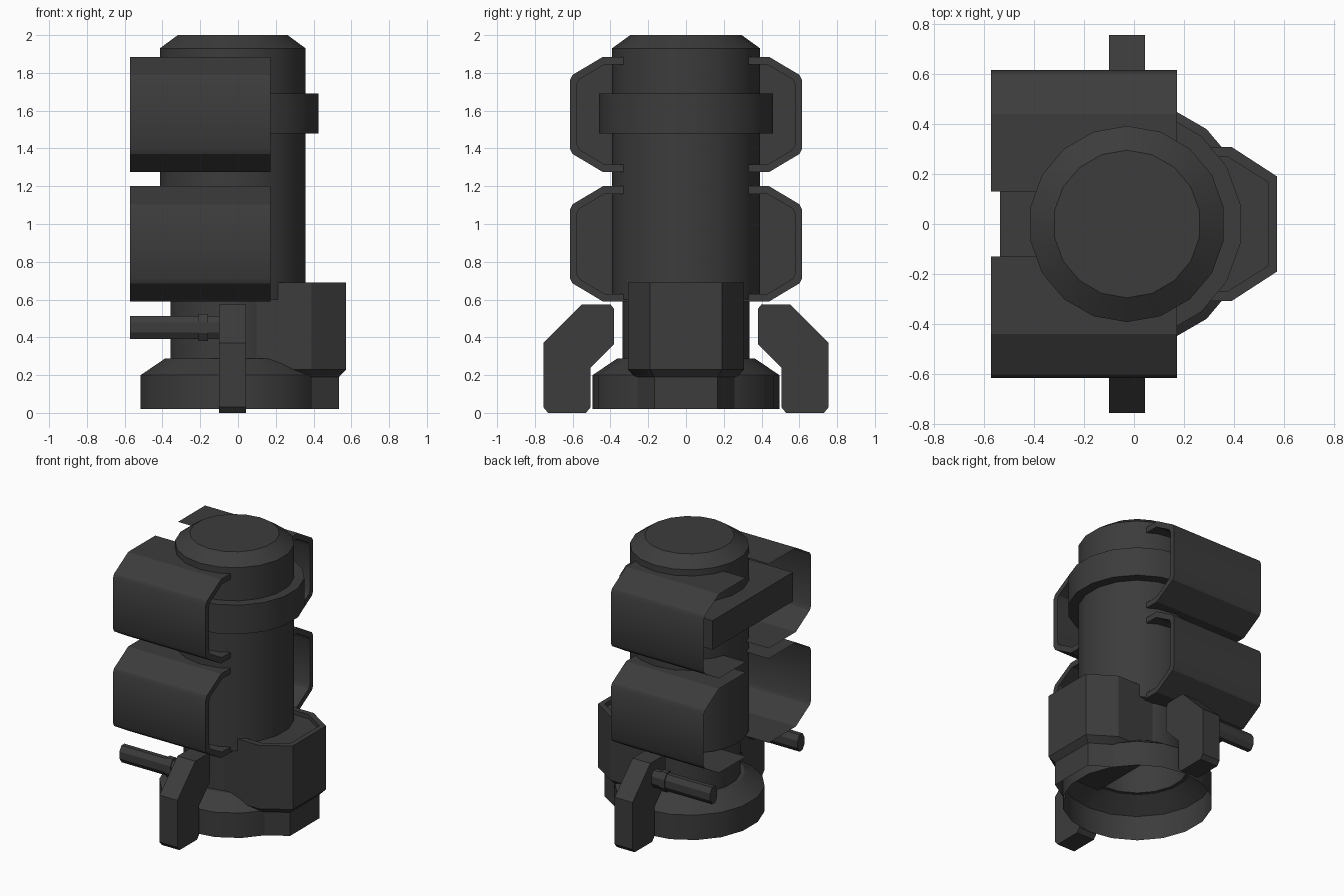
import bpy, bmesh, math

if "Cube" in bpy.data.objects:
    bpy.data.objects.remove(bpy.data.objects["Cube"])

CX = -0.028         # axis of the round body
SIDES = 18

dark = bpy.data.materials.new("dark_metal")
dark.diffuse_color = (0.045, 0.045, 0.045, 1)
dark.use_nodes = True
dark.node_tree.nodes["Principled BSDF"].inputs["Base Color"].default_value = dark.diffuse_color


def loft(name, rings, caps=(True, True), closed=True):
    """Skin a list of equal-length point rings."""
    bm = bmesh.new()
    rows = [[bm.verts.new(p) for p in ring] for ring in rings]
    n = len(rows[0])
    for a, b in zip(rows, rows[1:]):
        for i in range(n if closed else n - 1):
            j = (i + 1) % n
            bm.faces.new((a[i], a[j], b[j], b[i]))
    if caps[0]:
        bm.faces.new(rows[0][::-1])
    if caps[1]:
        bm.faces.new(rows[-1])
    bmesh.ops.recalc_face_normals(bm, faces=bm.faces)
    me = bpy.data.meshes.new(name)
    bm.to_mesh(me)
    bm.free()
    me.materials.append(dark)
    ob = bpy.data.objects.new(name, me)
    bpy.context.collection.objects.link(ob)
    return ob


def circle(r, z, n=SIDES):
    pts = [math.radians(90) + 2 * math.pi * i / n for i in range(n)]
    return [(CX + r * math.cos(a), r * math.sin(a), z) for a in pts]


def flat(outline, z):
    return [(x, y, z) for x, y in outline]


def at_x(profile, x, s=1, dz=0):
    """Place a y-z profile at x, mirrored by s and raised by dz."""
    return [(x, s * y, z + dz) for y, z in profile]


def mirrored(pts):
    """Complete a half outline (y > 0) across y = 0."""
    return pts + [(x, -y) for x, y in reversed(pts)]


# Round body with chamfered top
loft("main_body", [circle(0.335, 0.56), circle(0.335, 0.6), circle(0.392, 0.6),
                   circle(0.392, 1.93), circle(0.295, 2.0)])

# Neck and hollow flared base, open underneath
loft("base_skirt", [circle(0.495, 0.02), circle(0.495, 0.2), circle(0.365, 0.287),
                    circle(0.335, 0.287), circle(0.335, 0.58)], caps=(False, False))

# Front box with bevelled underside and shallow recess on top
outer = mirrored([(0.08, 0.308), (0.39, 0.308), (0.572, 0.19)])
inner = mirrored([(0.08, 0.268), (0.375, 0.268), (0.535, 0.168)])
loft("front_box", [flat(inner, 0.19), flat(outer, 0.23), flat(outer, 0.69),
                   flat(inner, 0.69), flat(inner, 0.66)])

# Base extension below the box
bulge = mirrored([(0.36, 0.268), (0.375, 0.268), (0.535, 0.168)])
loft("base_extension", [flat(bulge, 0.02), flat(bulge, 0.2)],
     caps=(False, False), closed=False)

# Band: round at the front, square at the back
arc = [(CX + 0.46 * math.cos(math.radians(a)), 0.46 * math.sin(math.radians(a)))
       for a in range(90, 0, -20)]
band = mirrored([(-0.535, 0.46)] + arc)
loft("upper_band", [flat(band, 1.48), flat(band, 1.69)])


def c_profile(y_in, y_mid, y_out, z0, z1, rise):
    """Half of a C section with clipped outer corners."""
    c = 0.014
    return [(y_in, z1), (y_mid, z1), (y_out - c, z1 - rise + c), (y_out, z1 - rise - c),
            (y_out, z0 + rise + c), (y_out - c, z0 + rise - c), (y_mid, z0), (y_in, z0)]


# Side shrouds: thin skin, thick front rim, pocket closed by a deep panel
skin = c_profile(0.13, 0.44, 0.615, 0.0, 0.61, 0.11)
pocket = c_profile(0.13, 0.43, 0.578, 0.04, 0.57, 0.093)
foot = [(0.38, 0.55), (0.4, 0.575), (0.55, 0.575), (0.755, 0.37), (0.755, 0.03), (0.73, 0),
        (0.53, 0), (0.505, 0.03), (0.505, 0.24), (0.38, 0.365)]


def rod(r, n=8):
    """Narrow octagonal section."""
    angles = [2 * math.pi * (i + 0.5) / n for i in range(n)]
    return [(0.5 + 0.65 * r * math.cos(a), 0.452 + r * math.sin(a)) for a in angles]


for side, s in (("right", 1), ("left", -1)):
    for level, z in (("lower", 0.59), ("upper", 1.275)):
        loft(f"shroud_{side}_{level}",
             [at_x(skin, -0.572, s, z), at_x(skin, 0.172, s, z),
              at_x(pocket, 0.172, s, z), at_x(pocket, -0.06, s, z)],
             caps=(False, False), closed=False)
        panel = [(max(y, 0.3), h) for y, h in skin]
        loft(f"shroud_panel_{side}_{level}",
             [at_x(panel, -0.06, s, z)], caps=(False, True))
    loft(f"foot_{side}", [at_x(foot, -0.1, s), at_x(foot, 0.043, s)])
    # Rod and collar behind each foot
    loft(f"rod_{side}", [at_x(rod(0.066), -0.572, s), at_x(rod(0.066), -0.09, s)])
    loft(f"rod_collar_{side}", [at_x(rod(0.076), -0.21, s), at_x(rod(0.076), -0.16, s)])

# Smooth the round surfaces, keep real edges crisp
for ob in bpy.data.objects:
    ob.select_set(True)
bpy.context.view_layer.objects.active = bpy.data.objects["main_body"]
bpy.ops.object.shade_smooth_by_angle(angle=math.radians(30))
